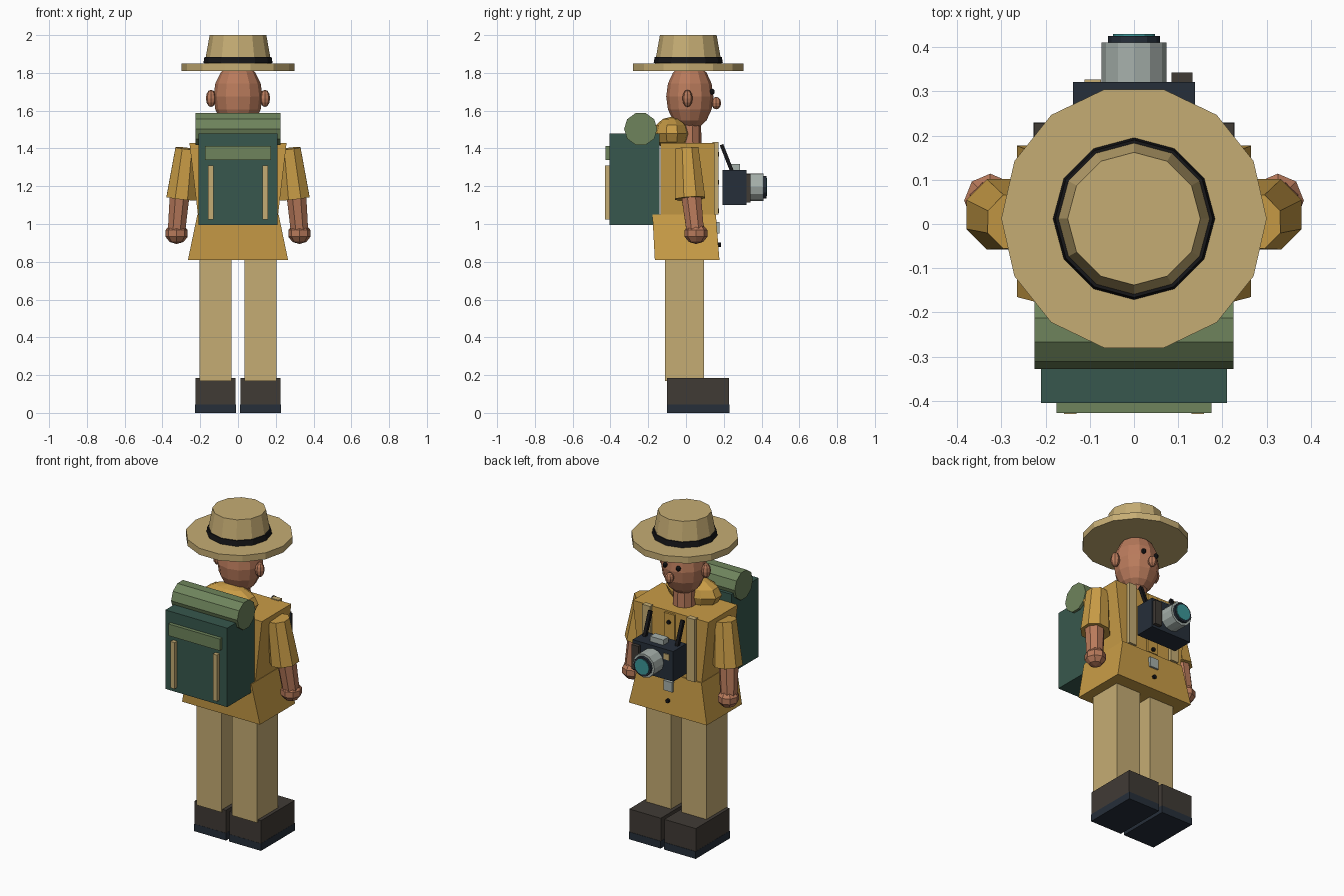
import bpy, bmesh, math
from mathutils import Vector, Matrix

if "Cube" in bpy.data.objects:
    bpy.data.objects.remove(bpy.data.objects["Cube"])


def material(name, rgb):
    m = bpy.data.materials.new(name)
    m.diffuse_color = [(c / 255) ** 2.2 for c in rgb] + [1]
    m.use_nodes = True
    m.node_tree.nodes["Principled BSDF"].inputs["Base Color"].default_value = m.diffuse_color
    return m


SHIRT = material("shirt_ochre", (200, 155, 72))
KHAKI = material("khaki", (196, 171, 115))
GREEN = material("pack_green", (58, 88, 78))
OLIVE = material("olive", (110, 131, 92))
SKIN = material("skin", (184, 122, 92))
DARK = material("dark_blue", (42, 50, 60))
BROWN = material("dark_brown", (66, 61, 56))
BLACK = material("black", (28, 28, 30))
GREY = material("metal", (165, 175, 170))
TEAL = material("glass", (62, 150, 152))


def finish(bm, name, mat):
    bmesh.ops.recalc_face_normals(bm, faces=bm.faces)
    me = bpy.data.meshes.new(name)
    bm.to_mesh(me)
    bm.free()
    me.materials.append(mat)
    ob = bpy.data.objects.new(name, me)
    bpy.context.collection.objects.link(ob)
    return ob


def block(name, mat, x, y, z, x_top=None, y_top=None):
    """Box from (min, max) ranges, optionally with a different top rectangle."""
    bm = bmesh.new()
    bmesh.ops.create_cube(bm, size=1)
    for v in bm.verts:
        top = v.co.z > 0
        xr = x_top if top and x_top else x
        yr = y_top if top and y_top else y
        v.co = (xr[v.co.x > 0], yr[v.co.y > 0], z[top])
    return finish(bm, name, mat)


def tube(name, mat, p0, p1, r0, r1, n, turn=0):
    """Capped n-sided cylinder or cone between two points."""
    p0, p1 = Vector(p0), Vector(p1)
    d = p1 - p0
    rot = Vector((0, 0, 1)).rotation_difference(d).to_matrix().to_4x4()
    mat4 = Matrix.Translation((p0 + p1) / 2) @ rot @ Matrix.Rotation(math.radians(turn), 4, 'Z')
    bm = bmesh.new()
    bmesh.ops.create_cone(bm, cap_ends=True, segments=n, radius1=r0, radius2=r1,
                          depth=d.length, matrix=mat4)
    return finish(bm, name, mat)


def ball(name, mat, centre, radii, n, rings):
    bm = bmesh.new()
    bmesh.ops.create_uvsphere(bm, u_segments=n, v_segments=rings, radius=1,
                              matrix=Matrix.Translation(centre) @ Matrix.Diagonal((*radii, 1)))
    return finish(bm, name, mat)


def span(s, a, b):
    """Range a..b mirrored to side s."""
    return tuple(sorted((s * a, s * b)))


# Hat
HY = 0.012
tube("hat_brim", KHAKI, (0, HY, 1.81), (0, HY, 1.85), 0.30, 0.30, 14, 90)
tube("hat_crown", KHAKI, (0, HY, 1.85), (0, HY, 2.0), 0.177, 0.15, 12)
tube("hat_band", BLACK, (0, HY, 1.852), (0, HY, 1.884), 0.183, 0.178, 12)

# Head and neck
ball("head", SKIN, (0, 0.02, 1.675), (0.13, 0.125, 0.18), 12, 8)
ball("nose", SKIN, (0, 0.16, 1.64), (0.026, 0.026, 0.033), 8, 6)
tube("neck", SKIN, (0, 0.015, 1.40), (0, 0.015, 1.55), 0.068, 0.064, 10)

# Shirt
block("shirt_torso", SHIRT, (-0.21, 0.21), (-0.135, 0.15), (1.03, 1.43), x_top=(-0.257, 0.257))
block("shirt_skirt", SHIRT, (-0.265, 0.265), (-0.165, 0.177), (0.81, 1.05),
      x_top=(-0.215, 0.215), y_top=(-0.178, 0.158))
ball("hood", SHIRT, (0, -0.075, 1.478), (0.18, 0.097, 0.09), 10, 6)
block("shirt_placket", SHIRT, (-0.035, 0.035), (0.14, 0.163), (1.05, 1.42))
block("belt_buckle", GREY, (-0.03, 0.03), (0.15, 0.178), (0.95, 1.01))
for i, (y, z) in enumerate([(0.16, 1.37), (0.16, 1.22), (0.16, 1.07), (0.17, 0.89)]):
    tube(f"button_{i}", BLACK, (0, y - 0.01, z), (0, y + 0.015, z), 0.012, 0.012, 8)

# Mirrored body parts
for s, side in ((-1, "left"), (1, "right")):
    ball(f"{side}_ear", SKIN, (s * 0.143, 0.008, 1.665), (0.027, 0.027, 0.046), 8, 6)
    ball(f"{side}_eye", BLACK, (s * 0.045, 0.138, 1.70), (0.014, 0.014, 0.016), 8, 6)
    tube(f"{side}_sleeve", SHIRT, (s * 0.30, 0.022, 1.135), (s * 0.27, 0.005, 1.40),
         0.086, 0.066, 8, 22.5)
    tube(f"{side}_forearm", SKIN, (s * 0.325, 0.048, 0.97), (s * 0.305, 0.022, 1.2),
         0.05, 0.058, 8, 22.5)
    ball(f"{side}_hand", SKIN, (s * 0.325, 0.053, 0.95), (0.062, 0.064, 0.056), 8, 5)
    block(f"{side}_leg", KHAKI, span(s, 0.035, 0.205), (-0.11, 0.095), (0.17, 0.84))
    block(f"{side}_boot", BROWN, span(s, 0.012, 0.226), (-0.1, 0.228), (0.045, 0.185))
    block(f"{side}_sole", DARK, span(s, 0.011, 0.227), (-0.101, 0.23), (0, 0.045))
    block(f"{side}_shoulder_strap", KHAKI, span(s, 0.125, 0.178), (0.14, 0.172), (1.05, 1.435))
    block(f"{side}_pack_strap", KHAKI, span(s, 0.13, 0.158), (-0.43, -0.4), (1.025, 1.31))
    tube(f"{side}_camera_strap", BLACK, (s * 0.11, 0.245, 1.275), (s * 0.11, 0.188, 1.42),
         0.014, 0.014, 4, 45)

# Backpack
block("backpack", GREEN, (-0.21, 0.21), (-0.405, -0.14), (0.995, 1.48))
block("pack_flap", OLIVE, (-0.175, 0.175), (-0.427, -0.4), (1.34, 1.412))
tube("bedroll", OLIVE, (-0.225, -0.24, 1.503), (0.225, -0.24, 1.503), 0.088, 0.088, 10)

# Camera
block("camera_body", DARK, (-0.138, 0.138), (0.193, 0.321), (1.10, 1.285))
block("camera_top_housing", GREY, (-0.045, 0.045), (0.235, 0.285), (1.28, 1.317))
block("camera_grip", BROWN, (0.085, 0.132), (0.31, 0.342), (1.115, 1.265))
block("camera_window", KHAKI, (-0.112, -0.075), (0.315, 0.327), (1.225, 1.26))
LZ = 1.195
tube("lens_barrel", GREY, (0, 0.315, LZ), (0, 0.41, LZ), 0.073, 0.073, 12)
tube("lens_ring", DARK, (0, 0.405, LZ), (0, 0.425, LZ), 0.059, 0.059, 12)
tube("lens_glass", TEAL, (0, 0.415, LZ), (0, 0.429, LZ), 0.048, 0.048, 12)
